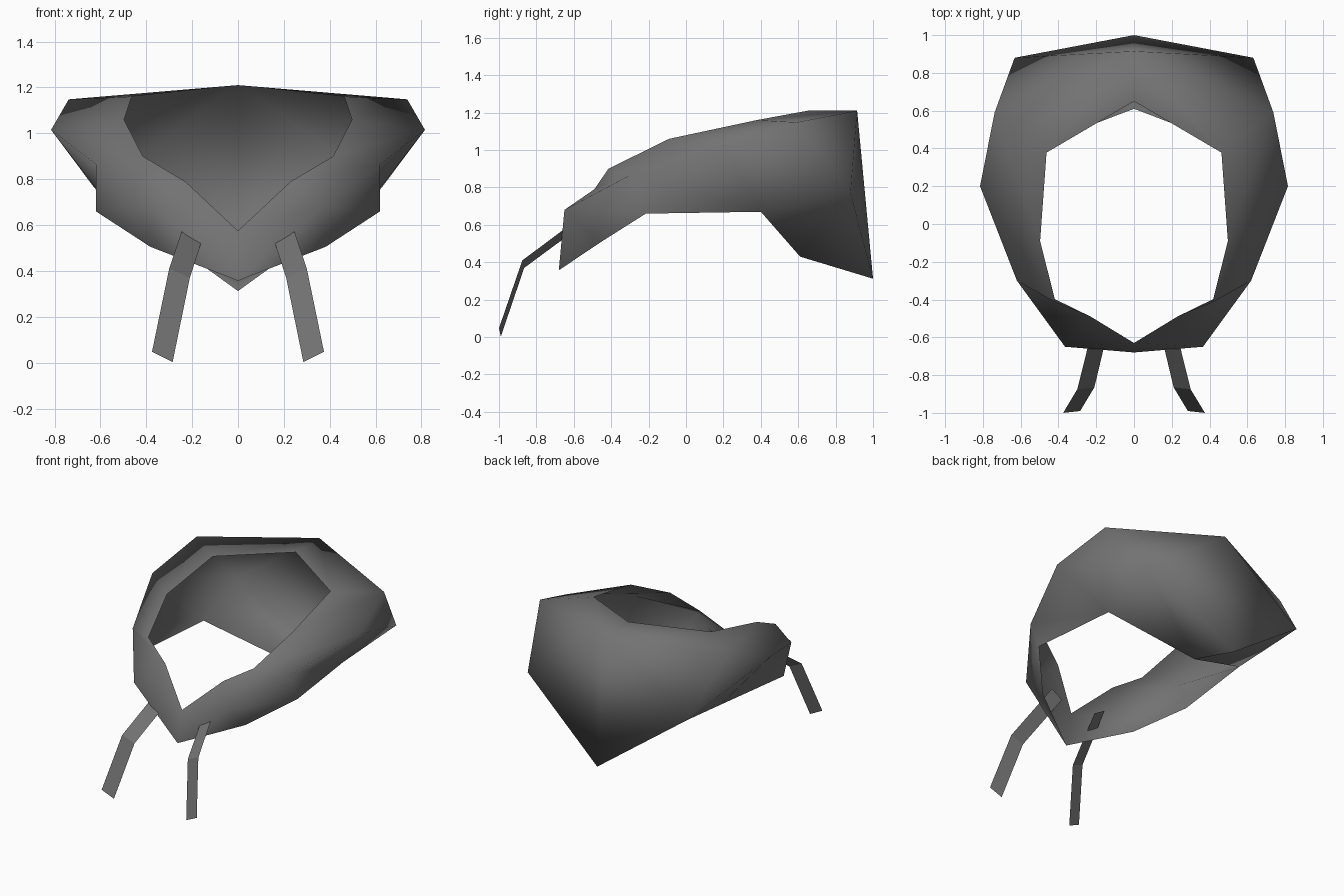
import bpy
import bmesh

cube = bpy.data.objects.get("Cube")
if cube:
    bpy.data.objects.remove(cube, do_unlink=True)

cloth = bpy.data.materials.new("dark grey cloth")
cloth.use_nodes = True
GREY = (0.17, 0.17, 0.17, 1)
cloth.diffuse_color = GREY
cloth.node_tree.nodes["Principled BSDF"].inputs["Base Color"].default_value = GREY


def ring(bm, points):
    return [bm.verts.new(p) for p in points]


def finish(bm, name, smooth):
    """Mirror the half shape across x and make it an object."""
    both = bmesh.ops.duplicate(bm, geom=bm.verts[:] + bm.edges[:] + bm.faces[:])["geom"]
    copies = [g for g in both if isinstance(g, bmesh.types.BMVert)]
    bmesh.ops.scale(bm, vec=(-1, 1, 1), verts=copies)
    bmesh.ops.reverse_faces(bm, faces=[g for g in both if isinstance(g, bmesh.types.BMFace)])
    bmesh.ops.remove_doubles(bm, verts=bm.verts[:], dist=0.001)
    mesh = bpy.data.meshes.new(name)
    bm.to_mesh(mesh)
    bm.free()
    mesh.materials.append(cloth)
    for face in mesh.polygons:
        face.use_smooth = smooth
    obj = bpy.data.objects.new(name, mesh)
    bpy.context.collection.objects.link(obj)


# Hood: an open shell, left half, with rings running from front to back
bm = bmesh.new()
opening = ring(bm, [(0, -.63, .575), (.23, -.49, .79), (.415, -.415, .90),
                    (.497, -.09, 1.06), (.463, .378, 1.16), (0, .65, 1.21)])
ridge = ring(bm, [(0, -.68, .357), (.365, -.65, .68), (.62, -.3, .865),
                  (.815, .2, 1.015), (.738, .59, 1.148), (0, .915, 1.21)])
hem = ring(bm, [(.382, -.46, .505), (.62, -.215, .66), (.55, .4, .67), (0, .61, .43)])
corner, nape = ring(bm, [(.632, .88, .77), (0, 1, .312)])

# Upper band between the opening and the ridge
for i in range(5):
    bm.faces.new((opening[i], ridge[i], ridge[i + 1], opening[i + 1]))
# Side band between the ridge and the hem
bm.faces.new((ridge[0], hem[0], ridge[1]))
bm.faces.new((ridge[1], hem[0], hem[1], ridge[2]))
bm.faces.new((ridge[2], hem[1], hem[2]))
bm.faces.new((ridge[2], hem[2], ridge[3]))
# Back panel and the flap folded under it
bm.faces.new((ridge[3], hem[2], corner, ridge[4]))
bm.faces.new((ridge[4], corner, ridge[5]))
bm.faces.new((corner, nape, ridge[5]))
bm.faces.new((corner, hem[2], hem[3], nape))
finish(bm, "hood", True)

# Straps: flat bent ribbons that pass through the front of the hood
bm = bmesh.new()
inner = ring(bm, [(.137, -.56, .595), (.21, -.865, .37), (.285, -.99, .003)])
outer = ring(bm, [(.222, -.56, .645), (.30, -.875, .41), (.375, -1, .047)])
for i in range(2):
    bm.faces.new((inner[i], inner[i + 1], outer[i + 1], outer[i]))
finish(bm, "straps", False)
